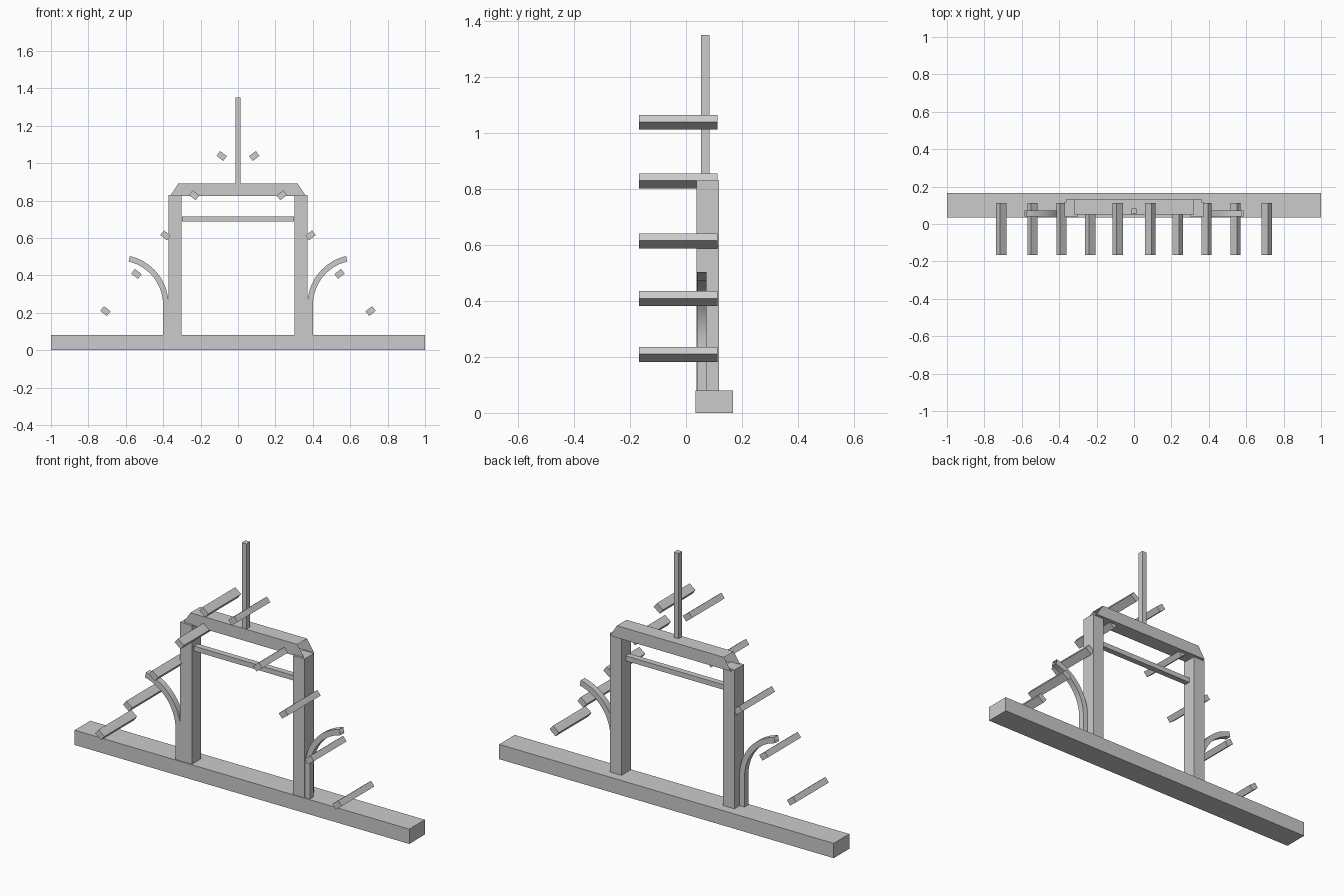
import bpy, bmesh, math
from mathutils import Matrix

if "Cube" in bpy.data.objects:
    bpy.data.objects.remove(bpy.data.objects["Cube"])


def finish(name, bm):
    bmesh.ops.recalc_face_normals(bm, faces=bm.faces)
    me = bpy.data.meshes.new(name)
    bm.to_mesh(me)
    bm.free()
    ob = bpy.data.objects.new(name, me)
    bpy.context.collection.objects.link(ob)
    return ob


def box(name, x, y, z, angle=0.0):
    """Box from (min, max) pairs, optionally turned about its own y axis."""
    bm = bmesh.new()
    size = [b - a for a, b in (x, y, z)]
    mid = [(a + b) / 2 for a, b in (x, y, z)]
    m = (Matrix.Translation(mid) @ Matrix.Rotation(angle, 4, 'Y')
         @ Matrix.Diagonal((*size, 1)))
    bmesh.ops.create_cube(bm, size=1, matrix=m)
    return finish(name, bm)


def open_tube(name, rings):
    """Skin four-cornered rings into a tube with open ends."""
    bm = bmesh.new()
    loops = [[bm.verts.new(p) for p in r] for r in rings]
    for a, b in zip(loops, loops[1:]):
        for i in range(4):
            j = (i + 1) % 4
            bm.faces.new((a[i], a[j], b[j], b[i]))
    return finish(name, bm)


# Ground beam, crossbar and centre mast
box("ground_beam", (-1, 1), (0.034, 0.167), (0, 0.08))
box("crossbar", (-0.30, 0.30), (0.053, 0.085), (0.687, 0.714))
box("mast", (-0.014, 0.014), (0.053, 0.084), (0.85, 1.35))

# Top beam with slanted open ends
open_tube("top_beam", [
    [(s * 0.32, 0.05, 0.89), (s * 0.32, 0.133, 0.89),
     (s * 0.362, 0.133, 0.825), (s * 0.362, 0.05, 0.825)] for s in (-1, 1)])

PEGS = [(0.709, 0.209), (0.543, 0.408), (0.388, 0.614), (0.234, 0.828), (0.087, 1.038)]
TURN = math.radians(38)

for s, side in ((-1, "left"), (1, "right")):
    # Upright post
    box(side + "_post", sorted((s * 0.303, s * 0.372)), (0.038, 0.118), (0.08, 0.83))

    # Curved brace: straight foot, then an outward arc
    radius, half, sweep, n = 0.252, 0.015, math.radians(77), 14
    path = [(0.386, 0.08, 0.0)]
    for i in range(n + 1):
        t = sweep * i / n
        path.append((0.386 + radius * (1 - math.cos(t)), 0.243 + radius * math.sin(t), t))
    rings = []
    for x, z, t in path:
        dx, dz = half * math.cos(t), -half * math.sin(t)
        rings.append([(s * (x + k * dx), y, z + k * dz)
                      for k, y in ((-1, 0.04), (1, 0.04), (1, 0.073), (-1, 0.073))])
    brace = open_tube(side + "_brace", rings)
    brace.data.shade_smooth()
    brace.data.set_sharp_from_angle(angle=math.radians(30))

    # Rising row of pegs
    for i, (px, pz) in enumerate(PEGS):
        cx = s * px
        box(f"{side}_peg_{i + 1}", (cx - 0.0225, cx + 0.0225), (-0.167, 0.112),
            (pz - 0.016, pz + 0.016), -s * TURN)
